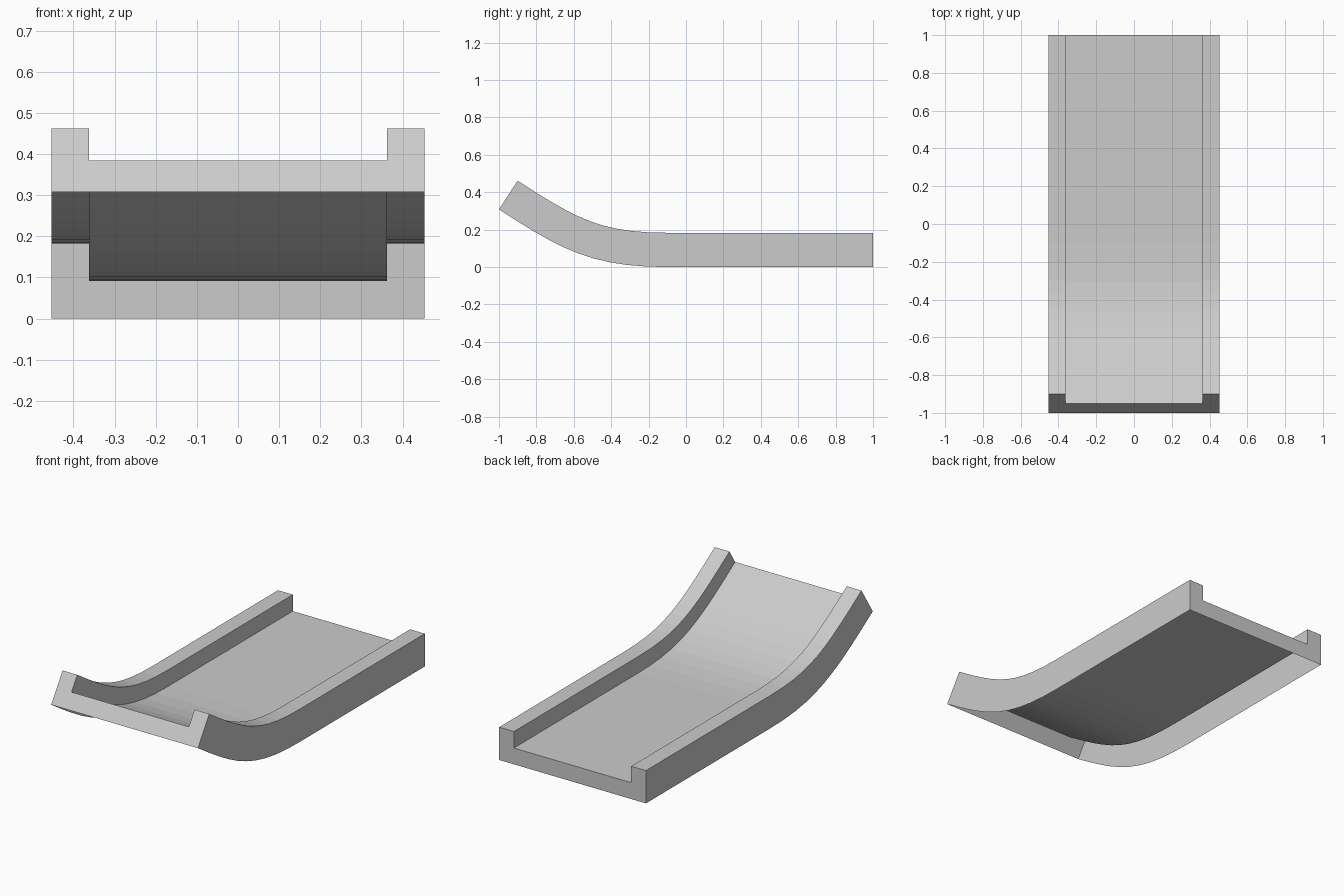
import bpy, bmesh
from math import radians, sin, cos
from mathutils import Vector

if "Cube" in bpy.data.objects:
    bpy.data.objects.remove(bpy.data.objects["Cube"])

W, WI = 0.453, 0.362      # outer and inner half widths
H, HF = 0.183, 0.091      # wall and floor heights
SEGMENTS = 10
TILT = radians(33)

# U-shaped channel section: (x, height along the path normal), open underneath
section = [(W, 0), (W, H), (WI, H), (WI, HF), (-WI, HF), (-WI, H), (-W, H), (-W, 0)]

# Lower edge path in (y, z): straight run, then a curve lifting at the front
end = Vector((-1, 0.308))
ctrl = [Vector((-0.1, 0)), Vector((-0.5, 0)),
        end + 0.4 * Vector((cos(TILT), -sin(TILT))), end]


def curve_point(t):
    u = 1 - t
    a, b, c, d = ctrl
    pos = a * u**3 + b * 3 * u * u * t + c * 3 * u * t * t + d * t**3
    tan = (b - a) * u * u + (c - b) * 2 * u * t + (d - c) * t * t
    return pos, tan.normalized()


path = [(Vector((1, 0)), Vector((-1, 0)))]
path += [curve_point(i / SEGMENTS) for i in range(SEGMENTS + 1)]

# Sweep the section along the path, leaving the underside open
bm = bmesh.new()
rings = []
for pos, tan in path:
    normal = Vector((tan.y, -tan.x))
    rings.append([bm.verts.new((x, pos.x + normal.x * h, pos.y + normal.y * h))
                  for x, h in section])
for a, b in zip(rings, rings[1:]):
    for i in range(len(section) - 1):
        bm.faces.new((a[i], b[i], b[i + 1], a[i + 1]))

# End caps, facing outwards
bm.faces.new(rings[0])
bm.faces.new(rings[-1][::-1])
bm.normal_update()
floor = max(bm.faces, key=lambda f: abs(f.normal.z))
if floor.normal.z < 0:
    bmesh.ops.reverse_faces(bm, faces=bm.faces)

mesh = bpy.data.meshes.new("curved_channel")
bm.to_mesh(mesh)
bm.free()
obj = bpy.data.objects.new("curved_channel", mesh)
bpy.context.collection.objects.link(obj)
